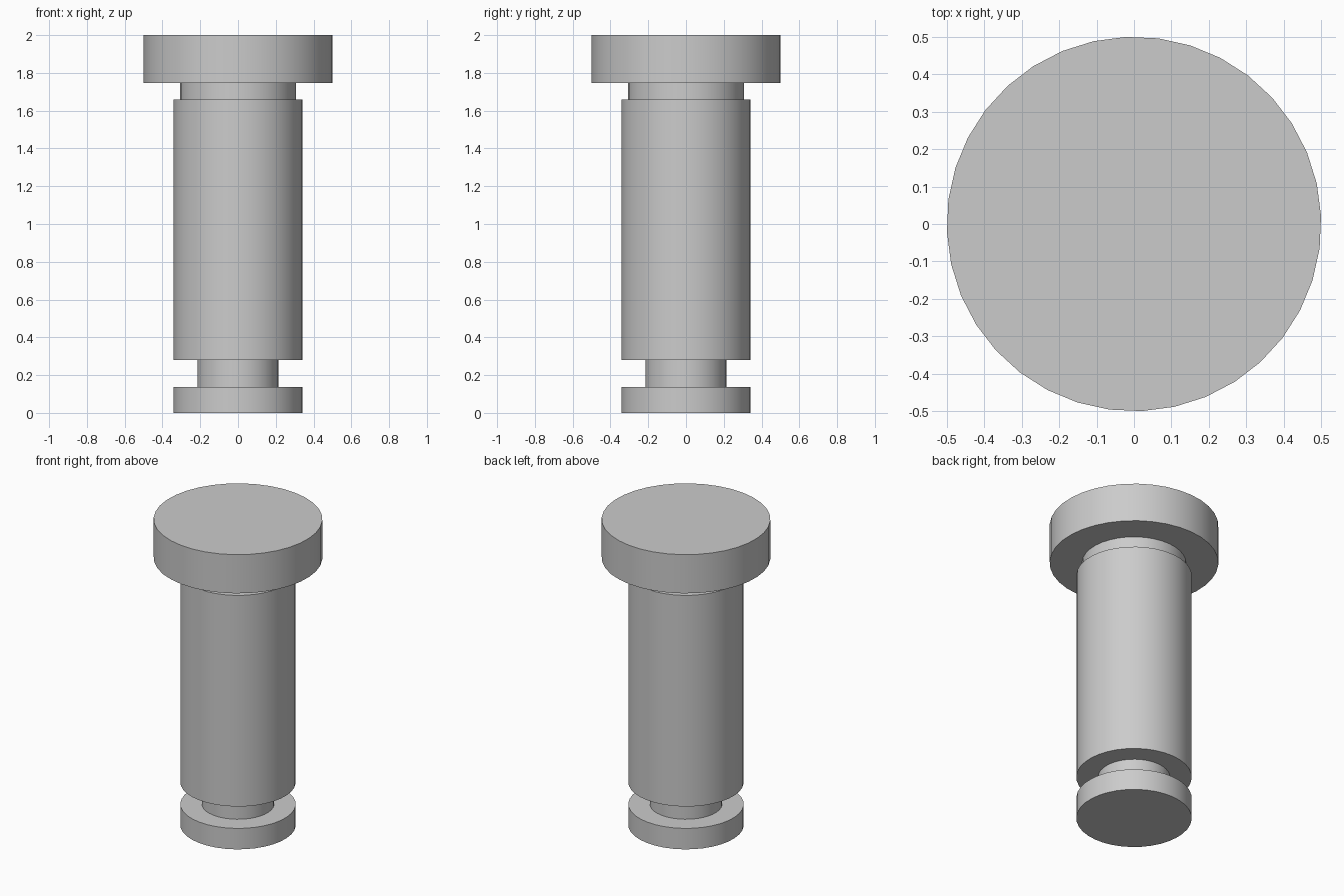
import bpy
import bmesh
import math

cube = bpy.data.objects.get("Cube")
if cube:
    bpy.data.objects.remove(cube, do_unlink=True)

SIDES = 36
TURN = math.radians(2.5)

# Plain steel
steel = bpy.data.materials.new("grey_steel")
steel.use_nodes = True
colour = (0.6, 0.6, 0.6, 1.0)
steel.diffuse_color = colour
steel.node_tree.nodes["Principled BSDF"].inputs["Base Color"].default_value = colour

# Turned sections from the bottom up: radius, bottom, top
sections = [
    (0.342, 0.0, 0.137),    # foot collar
    (0.214, 0.137, 0.28),   # retaining groove
    (0.342, 0.28, 1.66),    # shaft
    (0.308, 1.66, 1.747),   # undercut neck
    (0.5, 1.747, 2.0),      # head
]


def ring(bm, radius, z):
    angles = [TURN + math.tau * i / SIDES for i in range(SIDES)]
    return [bm.verts.new((radius * math.cos(a), radius * math.sin(a), z)) for a in angles]


# One closed turned body, so no faces are hidden inside
bm = bmesh.new()
rings = [ring(bm, r, z) for r, low, high in sections for z in (low, high)]
for lower, upper in zip(rings, rings[1:]):
    for i in range(SIDES):
        j = (i + 1) % SIDES
        bm.faces.new((lower[i], lower[j], upper[j], upper[i]))
bm.faces.new(rings[0][::-1])
bm.faces.new(rings[-1])
bmesh.ops.recalc_face_normals(bm, faces=bm.faces[:])

mesh = bpy.data.meshes.new("headed_pin")
bm.to_mesh(mesh)
bm.free()
mesh.materials.append(steel)
pin = bpy.data.objects.new("headed_pin", mesh)
bpy.context.collection.objects.link(pin)

# Smooth round walls with crisp shoulders
bpy.ops.object.select_all(action="DESELECT")
pin.select_set(True)
bpy.context.view_layer.objects.active = pin
bpy.ops.object.shade_smooth_by_angle(angle=math.radians(30))
